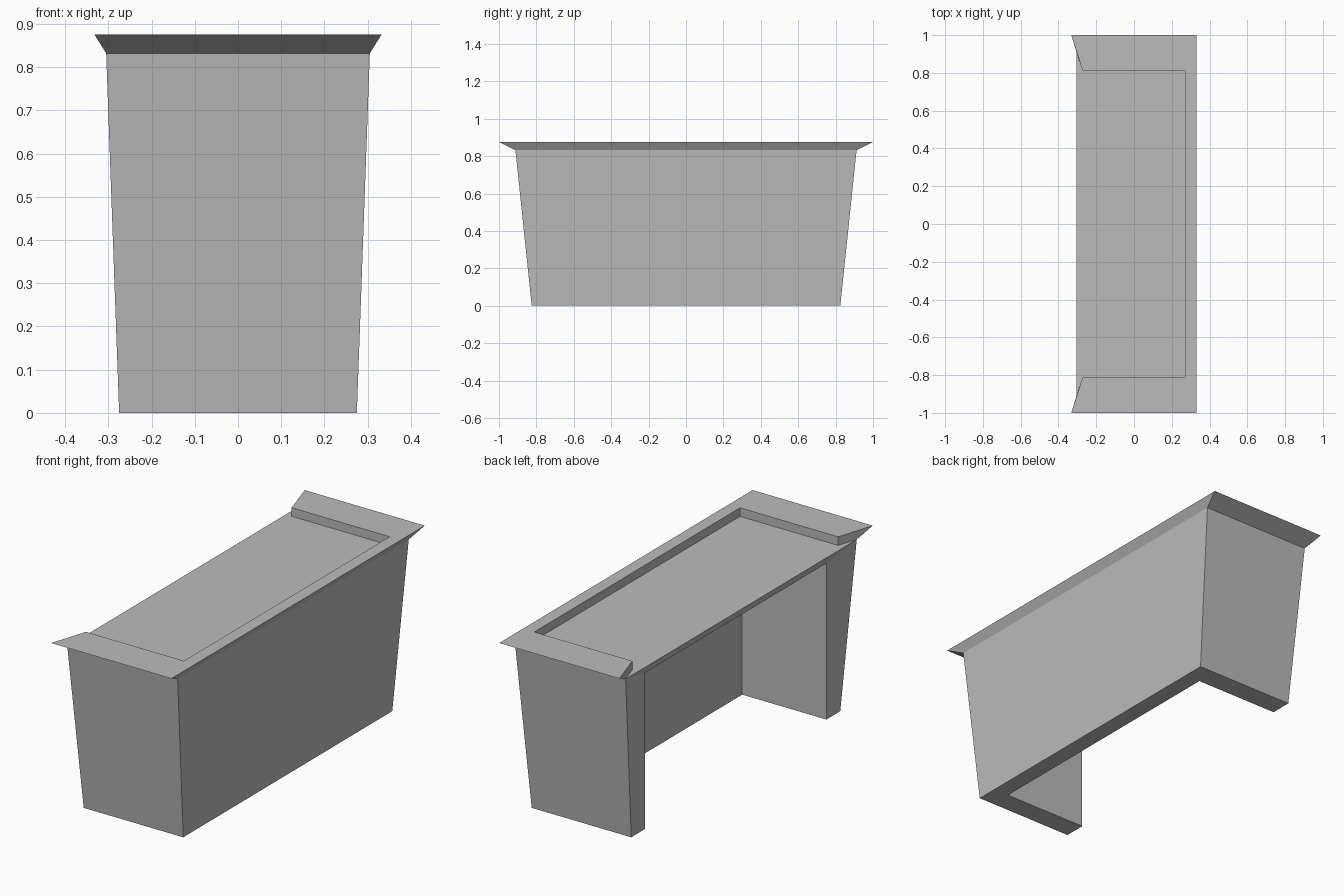
import bpy, bmesh

cube = bpy.data.objects.get("Cube")
if cube:
    bpy.data.objects.remove(cube, do_unlink=True)

# Single flat grey
grey = bpy.data.materials.new("plain grey")
grey.use_nodes = True
grey.diffuse_color = (0.5, 0.5, 0.5, 1)
grey.node_tree.nodes["Principled BSDF"].inputs["Base Color"].default_value = grey.diffuse_color


def u_path(x_open, x_closed, y, z):
    """Four corners of a U that is open towards -x."""
    return [(x_open, y, z), (x_closed, y, z), (x_closed, -y, z), (x_open, -y, z)]


def u_solid(name, paths, slab=False):
    """Sweep a four-sided section round a U; a slab closes it across the top."""
    bm = bmesh.new()
    rows = [[bm.verts.new(p) for p in path] for path in paths]
    pairs = list(zip(rows, rows[1:]))
    if not slab:
        pairs.append((rows[-1], rows[0]))
    for a, b in pairs:
        for i in range(3):
            bm.faces.new((a[i], a[i + 1], b[i + 1], b[i]))
    # Open ends of the U
    for end in (0, 3):
        bm.faces.new([row[end] for row in rows])
    if slab:
        top, under = rows[0], rows[-1]
        bm.faces.new(top)
        bm.faces.new(under)
        bm.faces.new((top[0], top[3], under[3], under[0]))
    bmesh.ops.recalc_face_normals(bm, faces=bm.faces)
    mesh = bpy.data.meshes.new(name)
    bm.to_mesh(mesh)
    bm.free()
    mesh.materials.append(grey)
    obj = bpy.data.objects.new(name, mesh)
    bpy.context.collection.objects.link(obj)
    return obj


TOP = 0.832   # work surface height
RIM = 0.875   # rim height

# Tapered walls and work surface around a straight-sided knee space
u_solid("counter_body", [
    u_path(-0.305, 0.305, 0.912, TOP),
    u_path(-0.275, 0.275, 0.825, 0),
    u_path(-0.275, 0.19, 0.715, 0),
    u_path(-0.275, 0.19, 0.715, 0.78),
], slab=True)

# Flared rim on three sides of the work surface
u_solid("counter_rim", [
    u_path(-0.305, 0.305, 0.912, TOP),
    u_path(-0.332, 0.332, 1.0, RIM),
    u_path(-0.272, 0.27, 0.812, RIM),
    u_path(-0.272, 0.27, 0.812, TOP),
])
